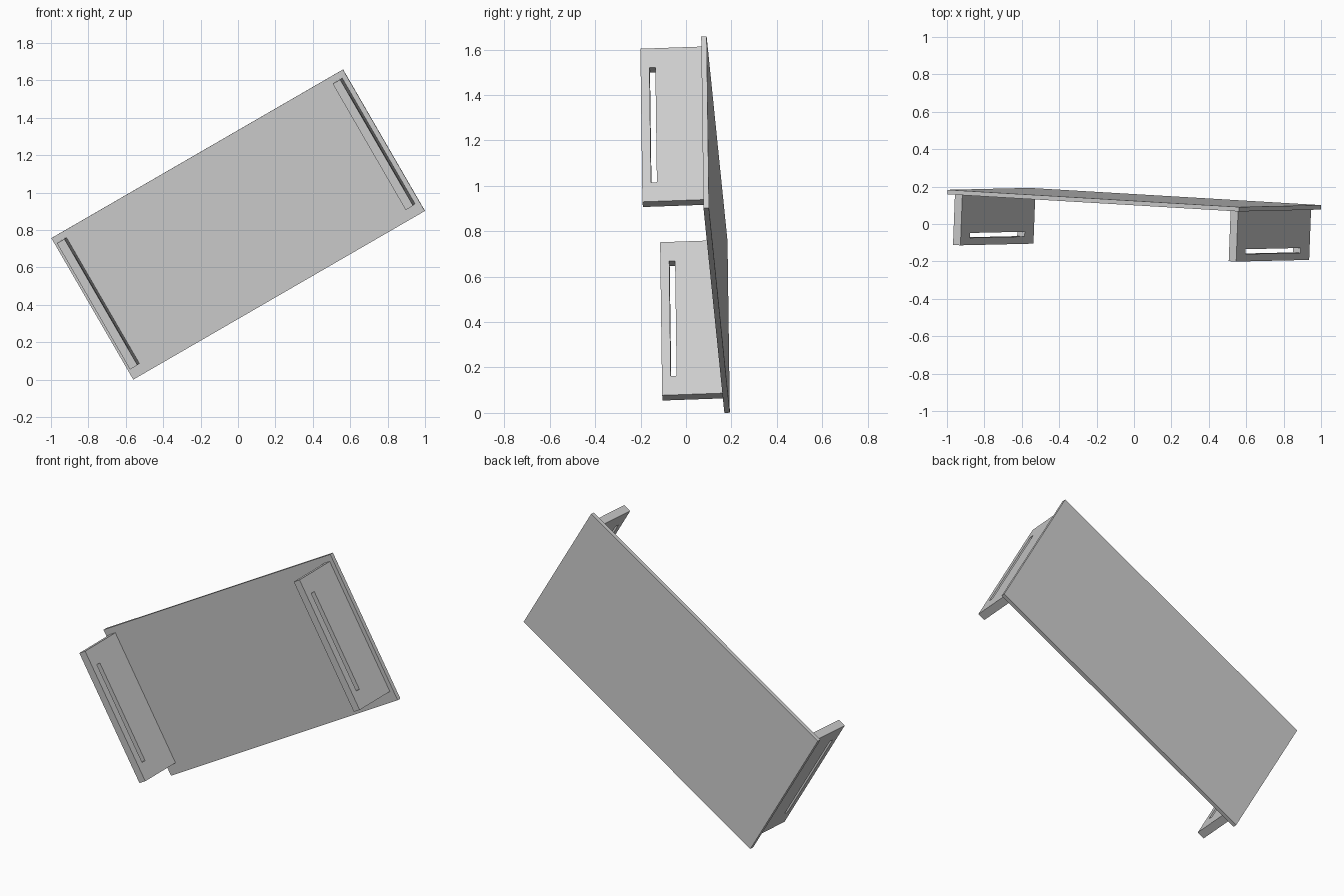
import bpy, bmesh
from mathutils import Vector, Matrix

if "Cube" in bpy.data.objects:
    bpy.data.objects.remove(bpy.data.objects["Cube"], do_unlink=True)

LENGTH, WIDTH, THICK = 1.803, 0.874, 0.024

# Tilted frame: along the board, across it, and out of its front face
along = Vector((1.56, -0.092, 0.902)).normalized()
across = Vector((-0.44, -0.010, 0.755))
across = (across - along * across.dot(along)).normalized()
out = along.cross(across)
frame = Matrix((along, across, out)).transposed().to_4x4()
frame.translation = Vector((-0.56, 0.169, 0.0))

grey = bpy.data.materials.new("light grey")
grey.use_nodes = True
colour = (0.604, 0.604, 0.604, 1)
grey.diffuse_color = colour
grey.node_tree.nodes["Principled BSDF"].inputs["Base Color"].default_value = colour


def finish(name, bm):
    bmesh.ops.recalc_face_normals(bm, faces=bm.faces)
    mesh = bpy.data.meshes.new(name)
    bm.to_mesh(mesh)
    bm.free()
    mesh.materials.append(grey)
    obj = bpy.data.objects.new(name, mesh)
    obj.matrix_world = frame
    bpy.context.collection.objects.link(obj)


def rectangle(bm, x, y0, y1, z0, z1):
    return [bm.verts.new((x, y, z)) for y, z in ((y0, z0), (y1, z0), (y1, z1), (y0, z1))]


def board():
    bm = bmesh.new()
    bmesh.ops.create_cube(bm, size=1)
    bmesh.ops.scale(bm, vec=(LENGTH, WIDTH, THICK), verts=bm.verts)
    bmesh.ops.translate(bm, vec=(LENGTH / 2, WIDTH / 2, -THICK / 2), verts=bm.verts)
    finish("back_board", bm)


# Upright end plate with a long slot near its free edge
def end_plate(name, x, thickness=0.046):
    bm = bmesh.new()
    outer = rectangle(bm, x, 0.059, 0.838, 0, 0.27)
    slot = rectangle(bm, x, 0.156, 0.741, 0.205, 0.231)
    for i in range(4):
        j = (i + 1) % 4
        bm.faces.new((outer[i], outer[j], slot[j], slot[i]))
    extruded = bmesh.ops.extrude_face_region(bm, geom=bm.faces[:], use_keep_orig=True)
    moved = [v for v in extruded["geom"] if isinstance(v, bmesh.types.BMVert)]
    bmesh.ops.translate(bm, vec=(thickness, 0, 0), verts=moved)
    finish(name, bm)


board()
end_plate("right_end_plate", 0.026)
end_plate("left_end_plate", LENGTH - 0.026 - 0.046)
